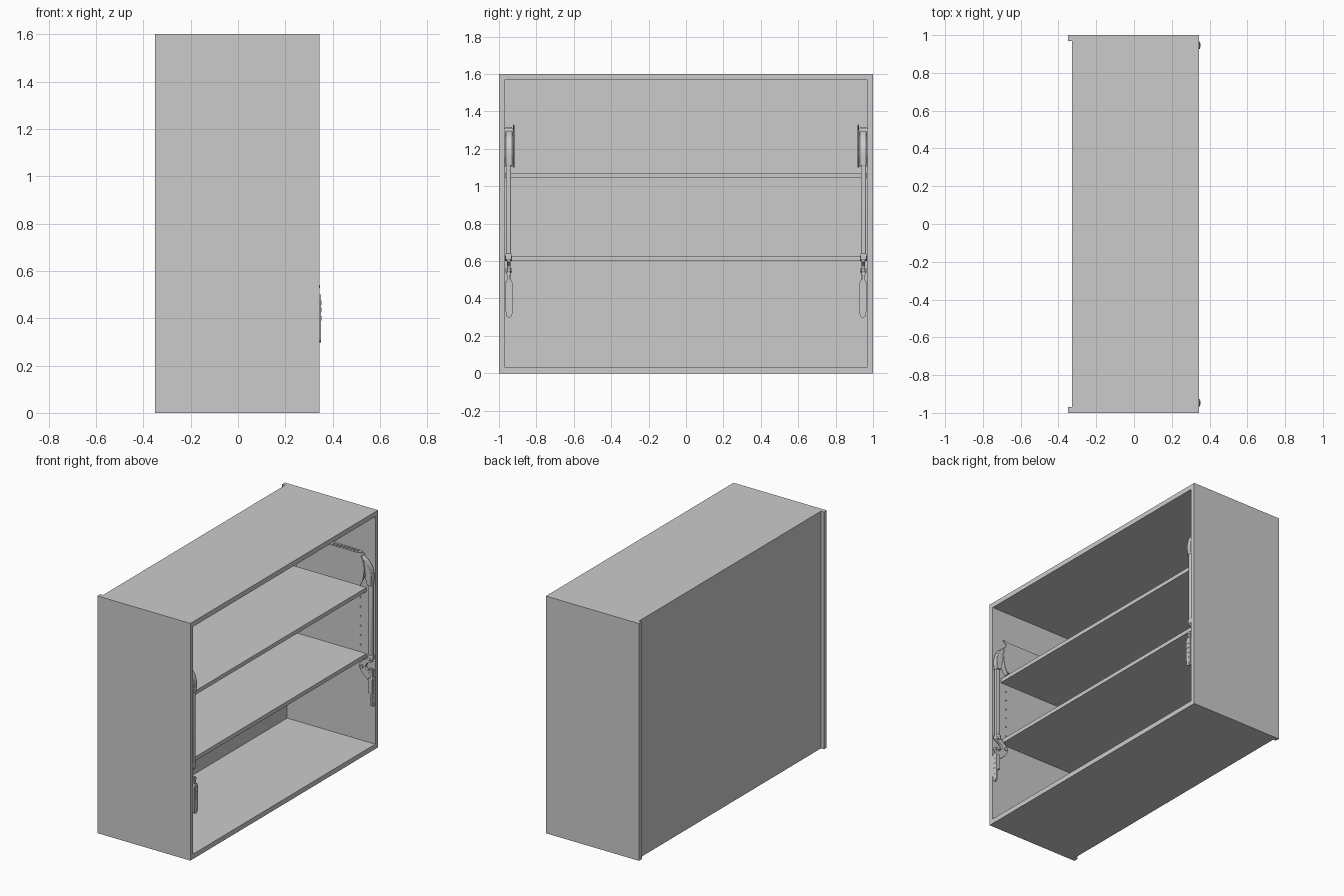
import bpy, bmesh, math
from mathutils import Matrix, Vector

if "Cube" in bpy.data.objects:
    bpy.data.objects.remove(bpy.data.objects["Cube"])


def finish(name, bm, mirror=False, bevel=0.0, smooth=False):
    bmesh.ops.recalc_face_normals(bm, faces=bm.faces)
    me = bpy.data.meshes.new(name)
    bm.to_mesh(me)
    bm.free()
    ob = bpy.data.objects.new(name, me)
    bpy.context.collection.objects.link(ob)
    if bevel:
        m = ob.modifiers.new("Bevel", 'BEVEL')
        m.width, m.segments, m.limit_method = bevel, 2, 'ANGLE'
    if mirror:
        m = ob.modifiers.new("Mirror", 'MIRROR')
        m.use_axis = (False, True, False)
        m.use_mirror_merge = False
    if smooth:
        bpy.ops.object.select_all(action='DESELECT')
        ob.select_set(True)
        bpy.context.view_layer.objects.active = ob
        bpy.ops.object.shade_smooth_by_angle()
    return ob


def add_box(bm, x, y, z):
    size = Matrix.Diagonal((x[1] - x[0], y[1] - y[0], z[1] - z[0], 1))
    mid = Matrix.Translation((sum(x) / 2, sum(y) / 2, sum(z) / 2))
    bmesh.ops.create_cube(bm, size=1, matrix=mid @ size)


def box(name, x, y, z, **kw):
    bm = bmesh.new()
    add_box(bm, x, y, z)
    return finish(name, bm, **kw)


def add_cyl(bm, c, r, length, axis, n=16):
    rot = Vector((0, 0, 1)).rotation_difference(Vector(axis)).to_matrix().to_4x4()
    bmesh.ops.create_cone(bm, cap_ends=True, segments=n, radius1=r, radius2=r,
                          depth=length, matrix=Matrix.Translation(c) @ rot)


def prism(name, pts, lo, hi, plane="xz", **kw):
    """Extrude an outline given in the xz or yz plane along the remaining axis."""
    bm = bmesh.new()
    at = (lambda a, b, d: (a, d, b)) if plane == "xz" else (lambda a, b, d: (d, a, b))
    f = bm.faces.new([bm.verts.new(at(a, b, lo)) for a, b in pts])
    ext = bmesh.ops.extrude_face_region(bm, geom=[f])
    move = Vector(at(0, 0, hi - lo))
    bmesh.ops.translate(bm, vec=move,
                        verts=[v for v in ext["geom"] if isinstance(v, bmesh.types.BMVert)])
    return finish(name, bm, **kw)


def arc(cx, cz, r, a0, a1, n=8):
    return [(cx + r * math.cos(math.radians(a0 + (a1 - a0) * i / n)),
             cz + r * math.sin(math.radians(a0 + (a1 - a0) * i / n))) for i in range(n + 1)]


# Carcass: back, top, bottom and shelves
FRONT, T = 0.345, 0.033
box("back_panel", (-0.328, -0.312), (-0.97, 0.97), (0, 1.6))
box("top_panel", (-0.312, FRONT), (-0.97, 0.97), (1.6 - T, 1.6))
box("bottom_panel", (-0.312, FRONT), (-0.97, 0.97), (0, T))
for name, z in (("lower_shelf", 0.6), ("upper_shelf", 1.045)):
    box(name, (-0.312, 0.28), (-0.969, 0.969), (z, z + 0.027))

# Side panels with rows of shelf pin holes
bm = bmesh.new()
for x in (-0.2, 0.235):
    for i in range(6):
        add_cyl(bm, (x, 0.97, 0.675 + 0.064 * i), 0.005, 0.024, (0, 1, 0), 12)
cutter = finish("pin_hole_cutter", bm)
cutter.hide_render = True
cutter.hide_set(True)
side = box("side_panels", (-0.35, FRONT), (0.97, 1.0), (0, 1.6))
m = side.modifiers.new("Holes", 'BOOLEAN')
m.object, m.operation = cutter, 'DIFFERENCE'
m = side.modifiers.new("Mirror", 'MIRROR')
m.use_axis = (False, True, False)

# Lift housing: body block, thin inner cover and ribbed top
body = [(-0.2, 1.105), (0.25, 1.105), (0.275, 1.16), (0.275, 1.26), (0.25, 1.31), (-0.2, 1.31)]
prism("lift_body", body, 0.926, 0.97, mirror=True)
cover = [(-0.21, 1.1), (0.27, 1.1), (0.29, 1.15), (0.3, 1.22), (0.29, 1.27),
         (0.275, 1.3), (0.305, 1.322), (0.295, 1.33), (0.25, 1.32), (-0.21, 1.32)]
prism("lift_cover", cover, 0.918, 0.926, mirror=True, bevel=0.002)
bm = bmesh.new()
for i in range(16):
    x = -0.17 + i * 0.026
    add_box(bm, (x, x + 0.012), (0.93, 0.966), (1.309, 1.317))
finish("lift_body_ribs", bm, mirror=True)

# Curved head that carries the lift arm
head = (arc(0.21, 1.17, 0.135, 75, -5, 10) + [(0.342, 1.11), (0.312, 1.11), (0.30, 1.15)]
        + arc(0.21, 1.17, 0.09, 0, 75, 8))
prism("arm_head", head, 0.928, 0.964, mirror=True, bevel=0.003, smooth=True)

# Lift arm: outer tube, sleeve, inner rod
box("lift_arm", (0.312, 0.340), (0.936, 0.962), (0.62, 1.16), mirror=True, bevel=0.005, smooth=True)
box("arm_collar", (0.308, 0.343), (0.932, 0.966), (0.605, 0.64), mirror=True, bevel=0.005, smooth=True)

# Angled link from the arm to the door bracket
link = [(0.342, 0.62), (0.30, 0.615), (0.25, 0.57), (0.245, 0.545), (0.262, 0.51),
        (0.325, 0.455), (0.34, 0.47), (0.34, 0.5), (0.29, 0.55), (0.30, 0.575), (0.338, 0.595)]
prism("arm_link", link, 0.938, 0.958, mirror=True, bevel=0.003)
bm = bmesh.new()
for x, z in ((0.325, 0.615), (0.268, 0.55), (0.33, 0.48)):
    add_cyl(bm, (x, 0.948, z), 0.011, 0.036, (0, 1, 0))
finish("link_pins", bm, mirror=True, smooth=True)

# Neck and clip joining link and bracket
box("bracket_neck", (0.318, 0.344), (0.940, 0.956), (0.49, 0.545), mirror=True)
box("neck_clip", (0.314, 0.346), (0.935, 0.961), (0.527, 0.54), mirror=True)

# Door bracket plate with raised clamp and screws
plate = arc(0.946, 0.315, 0.017, 180, 360) + [(0.966, 0.38), (0.966, 0.48), (0.956, 0.50),
                                             (0.936, 0.50), (0.926, 0.48), (0.926, 0.38)]
prism("door_bracket", plate, 0.338, 0.35, plane="yz", mirror=True)
box("bracket_clamp", (0.315, 0.338), (0.931, 0.961), (0.385, 0.485), mirror=True, bevel=0.004)
bm = bmesh.new()
for z in (0.315, 0.355):
    add_cyl(bm, (0.345, 0.946, z), 0.009, 0.012, (1, 0, 0))
for z in (0.40, 0.435, 0.465):
    add_box(bm, (0.346, 0.352), (0.935, 0.957), (z - 0.01, z + 0.01))
finish("bracket_screws", bm, mirror=True)
